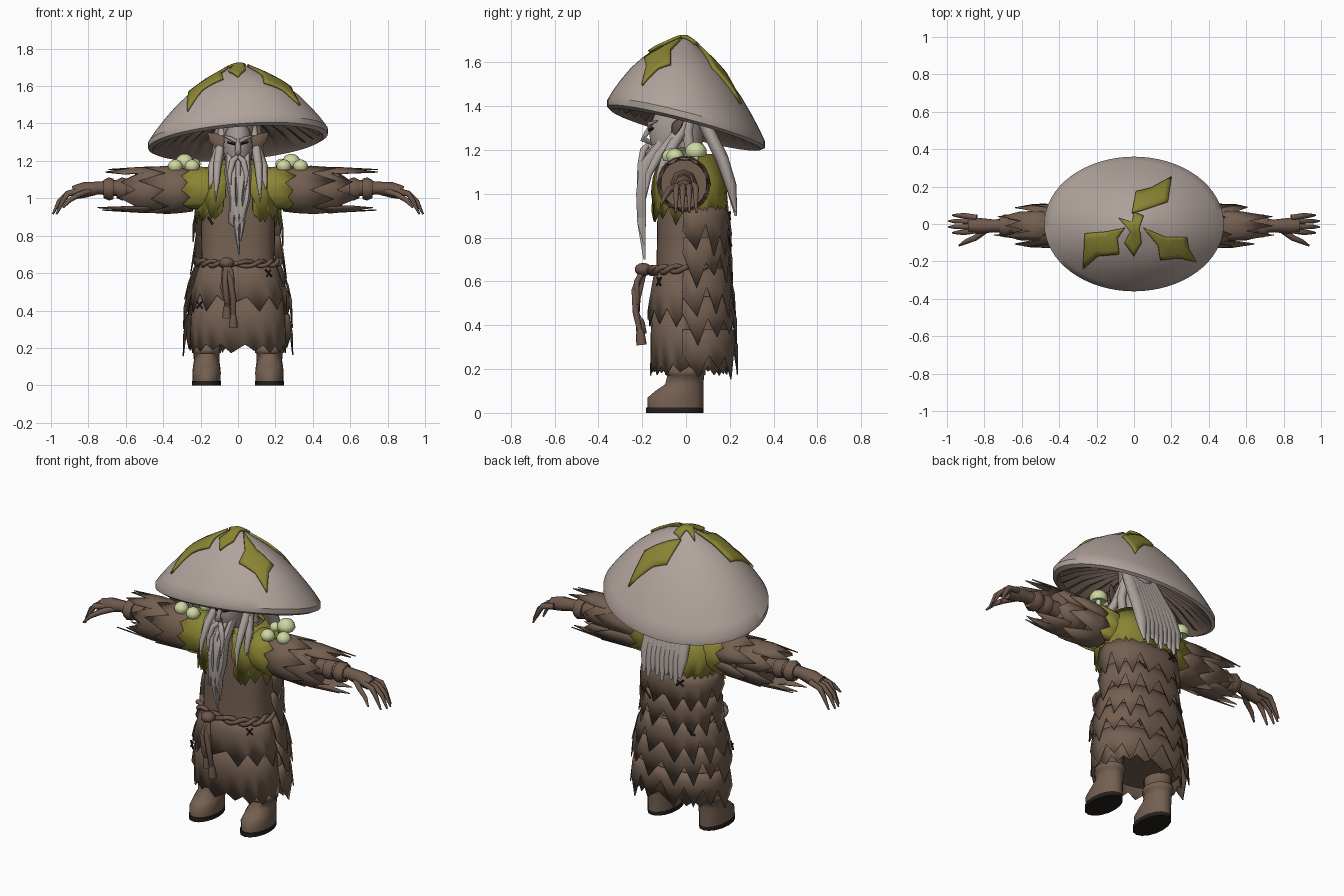
import bpy, bmesh, random
from math import sin, cos, pi, hypot, copysign
from mathutils import Vector

random.seed(4)
if "Cube" in bpy.data.objects:
    bpy.data.objects.remove(bpy.data.objects["Cube"])


def material(name, r, g, b):
    m = bpy.data.materials.new(name)
    m.use_nodes = True
    m.diffuse_color = (r, g, b, 1)
    m.node_tree.nodes["Principled BSDF"].inputs["Base Color"].default_value = (r, g, b, 1)
    return m


CAP = material("cap grey", .44, .37, .335)
GILL = material("gill brown", .16, .115, .093)
SKIN = material("skin grey", .35, .305, .29)
HAIR = material("hair grey", .41, .36, .335)
ROBE = material("robe brown", .175, .116, .082)
BARK = material("hand brown", .16, .102, .073)
ROPE = material("rope brown", .15, .096, .07)
MOSS = material("moss olive", .26, .235, .035)
SHROOM = material("pale green", .62, .68, .36)
DARK = material("sole black", .018, .014, .011)


def finish(name, bm, mats, angle=.7, thick=0):
    bmesh.ops.recalc_face_normals(bm, faces=bm.faces)
    me = bpy.data.meshes.new(name)
    bm.to_mesh(me)
    bm.free()
    for m in mats:
        me.materials.append(m)
    me.shade_smooth()
    me.set_sharp_from_angle(angle=angle)
    ob = bpy.data.objects.new(name, me)
    bpy.context.collection.objects.link(ob)
    if thick:
        mod = ob.modifiers.new("thickness", 'SOLIDIFY')
        mod.thickness, mod.offset = thick, 0


def loft(name, rings, mats, closed=True, rule=None, angle=.7, thick=0):
    """Skin a stack of rings; closed rings also get end caps."""
    bm = bmesh.new()
    rows = [[bm.verts.new(p) for p in r] for r in rings]
    n = len(rows[0])
    for k, (a, b) in enumerate(zip(rows, rows[1:])):
        for i in range(n if closed else n - 1):
            j = (i + 1) % n
            f = bm.faces.new((a[i], a[j], b[j], b[i]))
            f.material_index = rule(k) if rule else 0
    if closed:
        bm.faces.new(rows[0])
        f = bm.faces.new(rows[-1])
        f.material_index = rule(len(rows)) if rule else 0
    finish(name, bm, mats, angle, thick)


def tube(name, pts, radii, mat, n=6, flat=1.0, ref=(0, 1, 0)):
    """Tapered tube along a path, scaled by flat along ref."""
    pts = [Vector(p) for p in pts]
    rings = []
    for i, p in enumerate(pts):
        t = (pts[min(i + 1, len(pts) - 1)] - pts[max(i - 1, 0)]).normalized()
        u = t.cross(Vector(ref)).normalized()
        v = u.cross(t)
        rings.append([p + (u * cos(k * 2 * pi / n) + v * flat * sin(k * 2 * pi / n)) * radii[i]
                      for k in range(n)])
    loft(name, rings, [mat], angle=1.1)


def ellipsoid(name, c, r, mat, seg=16):
    bm = bmesh.new()
    bmesh.ops.create_uvsphere(bm, u_segments=seg, v_segments=seg // 2 + 2, radius=1)
    for v in bm.verts:
        v.co = Vector(c) + Vector(a * b for a, b in zip(v.co, r))
    finish(name, bm, [mat])


def table(rows, t):
    if t <= rows[0][0]:
        return rows[0][1:]
    for a, b in zip(rows, rows[1:]):
        if t <= b[0]:
            k = (t - a[0]) / (b[0] - a[0])
            return [p + (q - p) * k for p, q in zip(a[1:], b[1:])]
    return rows[-1][1:]


def tatter(name, f, u0, u1, a0, a1, n, o0, o1, mat, amp):
    """Cloth layer over surface f(u, angle, offset), ending in ragged teeth."""
    rows = [[], [], []]
    d = copysign(amp, u1 - u0)
    for i in range(2 * n + 1):
        a = a0 + (a1 - a0) * i / (2 * n)
        e = (u1 if i % 2 else u1 - d) + random.uniform(-.3, .3) * amp
        rows[0].append(f(u0, a, o0))
        rows[1].append(f((u0 + u1 - d) / 2, a, (o0 + o1) / 2))
        rows[2].append(f(e, a, o1))
    loft(name, rows, [mat], closed=False, thick=.006)


# Robe surface: height, half width, front, back
BODY = [(.2, .25, -.155, .195), (.45, .245, -.155, .185), (.66, .195, -.135, .165),
        (.95, .2, -.13, .16), (1.1, .195, -.12, .15), (1.17, .13, -.09, .11), (1.22, .06, -.06, .06)]


def body(z, a, off=0, s=1):
    rx, f, b = table(BODY, z)
    p = lambda c: copysign(abs(c) ** .8, c)
    return Vector((s * (rx + off) * p(cos(a)), (f + b) / 2 + ((b - f) / 2 + off) * p(sin(a)), z))


loft("robe", [[body(z, k * pi / 16) for k in range(32)]
              for z in (.26, .45, .56, .66, .8, .95, 1.1, 1.14, 1.17, 1.22)], [ROBE])
tatter("robe_hem", body, .5, .18, 0, 2 * pi, 17, .002, .006, ROBE, .035)
tatter("robe_skirt", body, .66, .40, 0, 2 * pi, 13, .005, .02, ROBE, .09)
for i, z in enumerate((.74, .6, .46, .33, .18)):
    tatter(f"cape_layer_{i}", body, z + .2, z, -.1, pi + .1, 8, .027, .044, ROBE, .1)

# Stitches sewn on the cloth
for i, (z, a, off, cross) in enumerate(((.6, -.85, .02, 1), (.43, .8 - pi, .03, 1), (.88, .85 - pi, .008, 0),
                                        (.78, 1.2, .05, 0), (.62, 2.2, .05, 0), (.9, 1.9, .045, 1))):
    for d in ((1, -1) if cross else (-1,)):
        tube(f"stitch_{i}_{d}", [body(z - .018 * d, a - .09, off), body(z + .018 * d, a + .09, off)],
             (.0055, .0055), DARK, 4, ref=(0, 0, 1))

# Twisted rope belt with knot and hanging ends
for k in range(2):
    path = []
    for i in range(81):
        a = -pi - .35 + (pi + .7) * i / 80
        w = i * .4 + k * pi
        path.append(body(.66, a, .022 + .011 * cos(w)) + Vector((0, 0, .013 * sin(w) - .01 * sin(-a))))
    tube(f"belt_strand_{k}", path, [.013] * 81, ROPE, 6, ref=(0, 0, 1))
ellipsoid("belt_knot", (-.06, -.195, .655), (.042, .04, .03), ROPE, 10)
for k, (x, z) in enumerate(((-.06, .36), (-.025, .31))):
    tube(f"rope_end_{k}", [(-.06, -.2, .65), (-.07 + k * .03, -.235, .56), (x, -.23, .46), (x, -.21, z + .06)],
         (.016, .016, .016, .014), ROPE)
    tube(f"rope_tassel_{k}", [(x, -.21, z + .07), (x, -.208, z + .05), (x, -.203, z)], (.014, .02, .024), ROPE, 8)
tube("rope_loop", [(-.06, -.19, .66), (-.035, -.225, .6), (-.03, -.225, .5), (-.06, -.225, .44), (-.08, -.22, .52),
                   (-.07, -.19, .65)], [.014] * 6, ROPE)

# Paired parts
SLEEVE = [(.1, .1), (.3, .115), (.5, .118), (.7, .1)]
for s, side in ((1, "left"), (-1, "right")):
    def sleeve(x, a, off=0, s=s):
        r = table(SLEEVE, x)[0] + off
        return Vector((s * x, -.01 + r * .95 * cos(a), 1.045 + r * sin(a)))

    def collar(z, a, off, s=s):
        return body(z, a, off, s)

    def m(pts, s=s):
        return [(s * x, y, z) for x, y, z in pts]

    # Sleeve with ragged layers and long trailing teeth above and below
    loft(f"{side}_sleeve", [[sleeve(x, k * pi / 10, -.004) for k in range(20)] for x in (.1, .3, .5, .54)], [ROBE])
    for i, (u0, u1) in enumerate(((.24, .5), (.4, .64))):
        tatter(f"{side}_sleeve_layer_{i}", sleeve, u0, u1, 0, 2 * pi, 8, .002, (.01, .005)[i], ROBE, .12)
    for i, mid in enumerate((pi / 2, -pi / 2)):
        tatter(f"{side}_sleeve_trail_{i}", sleeve, .45, .72, mid - .75, mid + .75, 3, .0, .008, ROBE, .13)

    # Moss collar with a long front point, lapping over the shoulder
    tatter(f"{side}_collar", collar, 1.18, .87, -1.3, pi / 2, 7, .022, .03, MOSS, .07)
    tatter(f"{side}_collar_point", collar, 1.15, .885, -1.36, -.62, 1, .026, .034, MOSS, .12)
    tatter(f"{side}_shoulder_moss", sleeve, .1, .3, -.95, pi + .95, 8, .014, .013, MOSS, .04)

    # Forearm and hand
    tube(f"{side}_forearm", m([(.5, -.01, 1.045), (.66, -.01, 1.055), (.75, -.01, 1.055), (.82, -.01, 1.045),
                               (.88, -.01, 1.03)]), (.05, .042, .034, .042, .036), BARK, 8)
    for i, x in enumerate((.62, .69)):
        tube(f"{side}_wrist_band_{i}", m([(x - .025, -.01, 1.05), (x, -.01, 1.05), (x + .03, -.01, 1.05)]),
             (.054, .062, .048), BARK, 8)
    for i in range(4):
        y = -.045 + .03 * i
        e = 1 - .02 * abs(i - 1.5)
        tube(f"{side}_finger_{i}", m([(.84, y * .75, 1.04), (.91, y, 1.025), (.965 * e, y, .985), (e, y * 1.05, .915)]),
             (.018, .016, .013, .005), BARK)
    tube(f"{side}_thumb", m([(.79, -.03, 1.04), (.85, -.075, 1.02), (.9, -.095, .99), (.935, -.115, .95)]),
         (.018, .016, .013, .005), BARK, ref=(0, 0, 1))

    # Boot and sole
    def foot_ring(z, y0, y1, w, s=s):
        return [(s * .168 + w * cos(k * pi / 8), (y0 + y1) / 2 + (y1 - y0) / 2 * sin(k * pi / 8), z) for k in range(16)]

    loft(f"{side}_boot", [foot_ring(*r) for r in (
        (.022, -.175, .08, .075), (.07, -.175, .08, .076), (.1, -.14, .08, .073), (.13, -.095, .08, .068),
        (.17, -.085, .082, .07), (.175, -.095, .09, .077), (.2, -.095, .09, .077), (.205, -.085, .08, .07),
        (.3, -.085, .08, .07))], [ROBE], angle=1.2)
    loft(f"{side}_sole", [foot_ring(z, -.182, .08, .077) for z in (0, .024)], [DARK])

    # Round mushrooms on the shoulder
    for i, (x, y, z, r) in enumerate(((.285, .045, 1.185, .05), (.245, -.07, 1.165, .04),
                                      (.335, -.05, 1.165, .04), (.23, .02, 1.18, .03))):
        tube(f"{side}_mushroom_stem_{i}", [(s * x, y * .8, z - .07), (s * x, y, z)], (.018, .013), SHROOM, 8)
        prof = [(.4, -.008), (.8, -.014), (1, .002), (.95, .4 * r), (.7, .8 * r), (.35, r), (.05, 1.06 * r)]
        loft(f"{side}_mushroom_cap_{i}", [[(s * x + r * q * cos(k * pi / 6), y + r * q * sin(k * pi / 6), z + h)
                                           for k in range(12)] for q, h in prof], [SHROOM])

    # Face features
    tube(f"{side}_ear", m([(.06, -.06, 1.285), (.1, -.05, 1.3), (.135, -.025, 1.325), (.16, -.005, 1.35)]),
         (.028, .04, .028, .003), BARK, 6, .4)
    tube(f"{side}_eye", m([(.018, -.168, 1.29), (.055, -.152, 1.3)]), (.007, .006), DARK, 5)
    tube(f"{side}_brow", m([(.008, -.168, 1.303), (.04, -.166, 1.32), (.08, -.13, 1.335)]), (.01, .011, .004), SKIN)
    tube(f"{side}_moustache", m([(.005, -.175, 1.222), (.028, -.195, 1.2), (.045, -.21, 1.13), (.04, -.222, 1.03)]),
         (.012, .017, .014, .003), HAIR)

    # Hair from behind the ears, sweeping forward over the chest
    for i, (x, y, z) in enumerate(((.12, -.17, .98), (.15, -.12, 1.05), (.105, .03, 1.04))):
        tube(f"{side}_side_hair_{i}", m([(.075, .02, 1.4), (.095, y * .2, 1.28), (x * .92, y * .75, 1.17),
                                         (x * .95, y, 1.09), (x, y - .015, z)]),
             (.024, .026, .022, .016, .003), HAIR, 6, 1.1)

# Head
ellipsoid("head", (0, -.055, 1.27), (.08, .112, .15), SKIN)
tube("neck", [(0, 0, 1.15), (0, 0, 1.3), (0, .02, 1.5)], (.07, .08, .1), SKIN, 12)
tube("nose", [(0, -.15, 1.32), (0, -.178, 1.28), (0, -.195, 1.25), (0, -.15, 1.228)], (.01, .014, .018, .01), SKIN)

# Beard of tapering locks
for i in range(-2, 3):
    x = i * .024
    end = .7 + .07 * abs(i)
    wave = .01 * (-1) ** i
    tube(f"beard_lock_{i + 2}", [(x, -.13 + abs(x) * .4, 1.23), (x * 1.05, -.19, 1.13), (x * .75 + wave, -.205, 1.0),
                                 (x * .5 - wave, -.203, .87), (x * .3 + .006, -.19, end)],
         (.02, .022, .021, .018, .004), HAIR, 6, 1.25)

# Hair falling down the back as overlapping locks
for i in range(-4, 5):
    x = i * .027
    tube(f"back_hair_{i + 4}", [(x * .7, .04, 1.42), (x * .85, .105, 1.28), (x, .165, 1.16), (x * 1.08, .205, 1.04),
                                (x * 1.1, .228, .9 + .02 * (i % 3))], (.04, .043, .042, .036, .008), HAIR, 8, .7)

# Tilted mushroom cap with gills below
DOME = [(0, .378), (.1, .364), (.2, .338), (.38, .292), (.54, .24), (.7, .174), (.83, .106), (.93, .048), (1, 0)]


def cap_point(q, h, k, n=64):
    x, y = .48 * q * cos(k * 2 * pi / n), .36 * q * sin(k * 2 * pi / n)
    return (x, y, 1.335 - .26 * y + .08 * x + h)


outer = [[cap_point(max(q, .01), h, k) for k in range(64)] for q, h in DOME + [(1, -.03), (.95, -.042)]]
under = [[cap_point(q, h + (.016 if k % 2 else 0), k) for k in range(64)]
         for q, h in ((.92, -.02), (.7, .045), (.4, .1), (.15, .13))]
loft("mushroom_cap", outer + under, [CAP, GILL], rule=lambda k: int(k >= len(outer) - 1), angle=.6)

# Moss patches draped on the cap
PATCHES = (((.01, .17), (.09, .19), (.2, .25), (.18, .12), (.06, .08), (-.01, .06)),
           ((-.26, -.05), (-.14, -.04), (-.05, -.02), (-.09, -.08), (-.08, -.16), (-.19, -.17), (-.27, -.24)),
           ((.05, -.02), (.17, -.07), (.28, -.07), (.29, -.13), (.33, -.2), (.24, -.18), (.14, -.19), (.13, -.12)),
           ((-.08, .03), (-.01, .01), (0, .06), (.05, .04), (.03, -.02), (.04, -.1), (0, -.17), (-.05, -.1), (-.02, -.04)))
for i, pts in enumerate(PATCHES):
    bm = bmesh.new()
    f = bm.faces.new([bm.verts.new((x, y, 0)) for x, y in pts])
    bmesh.ops.triangulate(bm, faces=[f])
    bmesh.ops.subdivide_edges(bm, edges=bm.edges[:], cuts=3, use_grid_fill=True)
    for v in bm.verts:
        x, y = v.co.xy
        v.co.z = 1.343 - .26 * y + .08 * x + table(DOME, hypot(x / .48, y / .36))[0]
    finish(f"cap_moss_{i}", bm, [MOSS], thick=.014)
